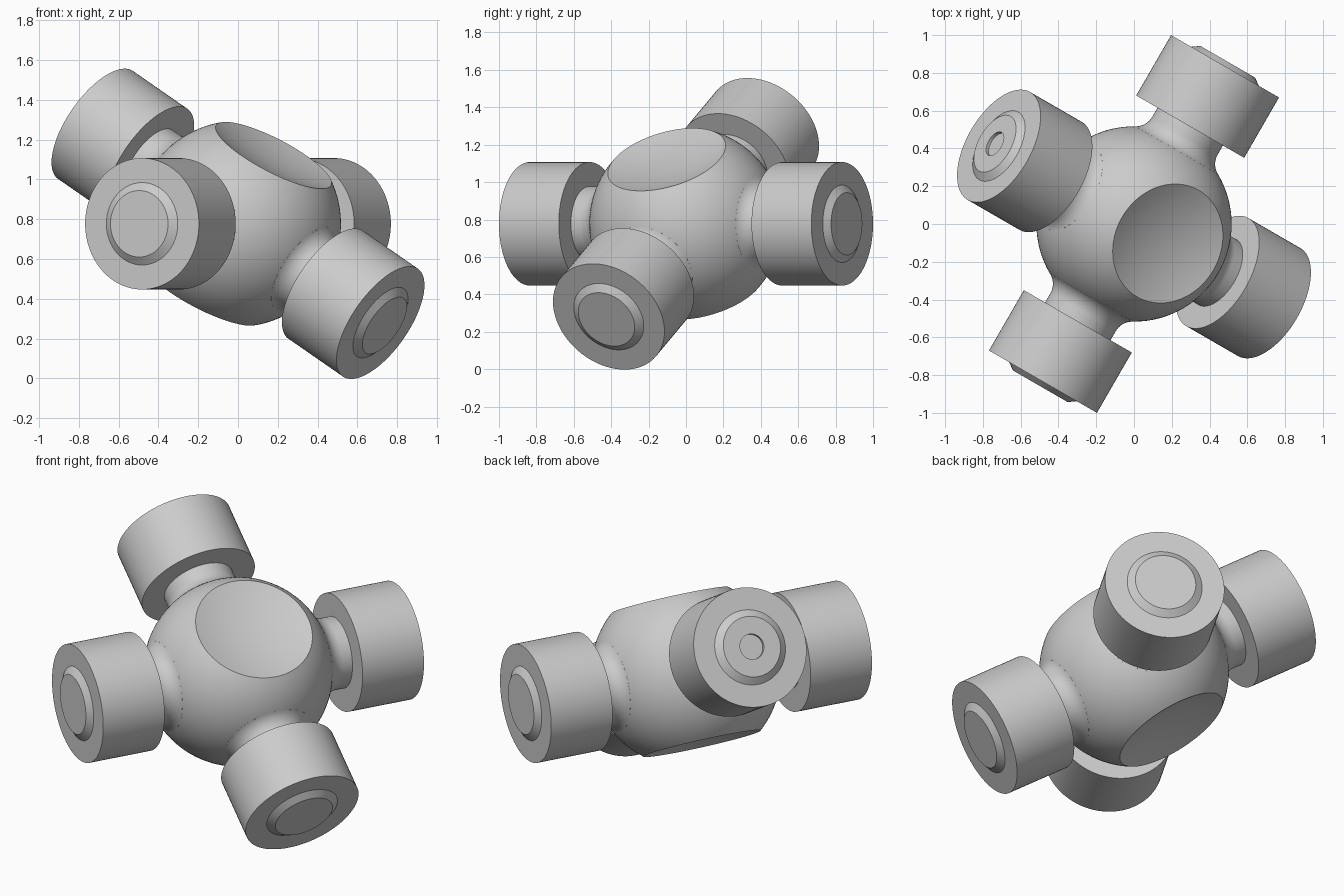
import bpy, bmesh, math
from mathutils import Matrix, Vector

if "Cube" in bpy.data.objects:
    bpy.data.objects.remove(bpy.data.objects["Cube"])

SEG = 96
TILT = math.radians(31)
c, s = math.cos(TILT), math.sin(TILT)
ax_b = Vector((0.866 * c, -0.5 * c, -s))
ax_a = Vector((0.5, 0.866, 0))
ax_c = ax_b.cross(ax_a)
CENTRE = Vector((0, 0, 0.777))


def lathe(name, profile, axis):
    """Revolve (radius, height) points around an axis through the centre."""
    bm = bmesh.new()
    verts = [bm.verts.new((r, 0, h)) for r, h in profile]
    edges = [bm.edges.new(p) for p in zip(verts, verts[1:])]
    bmesh.ops.spin(bm, geom=verts + edges, cent=(0, 0, 0), axis=(0, 0, 1),
                   angle=2 * math.pi, steps=SEG)
    bmesh.ops.remove_doubles(bm, verts=bm.verts, dist=1e-5)
    bmesh.ops.recalc_face_normals(bm, faces=bm.faces)
    me = bpy.data.meshes.new(name)
    bm.to_mesh(me)
    bm.free()
    ob = bpy.data.objects.new(name, me)
    bpy.context.collection.objects.link(ob)
    rot = Vector((0, 0, 1)).rotation_difference(axis.normalized())
    ob.matrix_world = Matrix.Translation(CENTRE) @ rot.to_matrix().to_4x4()
    bpy.ops.object.select_all(action='DESELECT')
    ob.select_set(True)
    bpy.context.view_layer.objects.active = ob
    bpy.ops.object.shade_smooth_by_angle(angle=math.radians(25))
    return ob


# Central ball, with a shallow dish on top and bottom
R, RIM, DISH = 0.517, 0.326, 0.05
lat = math.acos(RIM / R)
rim_h = R * math.sin(lat)
top_dish = [(RIM * i / 10, rim_h - DISH * (1 - (i / 10) ** 2)) for i in range(10)]
side = [(R * math.cos(t), R * math.sin(t))
        for t in (lat * (1 - i / 16) for i in range(33))]
bottom_dish = [(r, -h) for r, h in reversed(top_dish)]
lathe("central_ball", top_dish + side + bottom_dish, ax_c)

# Necks with a fillet into the ball
NECK, FIL = 0.2, 0.1
fc_r = NECK + FIL
fc_h = math.sqrt((R + FIL) ** 2 - fc_r ** 2)
a0 = math.atan2(-fc_h, -fc_r)
fillet = [(fc_r + FIL * math.cos(a), fc_h + FIL * math.sin(a))
          for a in (a0 + (-math.pi - a0) * i / 12 for i in range(13))]
neck = [(0.25, 0.40)] + fillet + [(NECK, 0.62)]

# Bearing caps with a raised bevelled end disc
INNER, OUTER, CAP = 0.595, 0.964, 0.33
cap = [(0, INNER), (CAP, INNER), (CAP, OUTER), (0.207, OUTER), (0.167, OUTER + 0.028)]
plain_end = [(0, OUTER + 0.028)]
# One cap carries a small lubrication hole
hole_end = [(0.07, OUTER + 0.028), (0.07, OUTER + 0.01), (0, OUTER + 0.01)]

for label, axis in (("back", ax_a), ("front", -ax_a), ("lower", ax_b), ("upper", -ax_b)):
    lathe(label + "_neck", neck, axis)
    lathe(label + "_bearing_cap", cap + (hole_end if label == "upper" else plain_end), axis)
